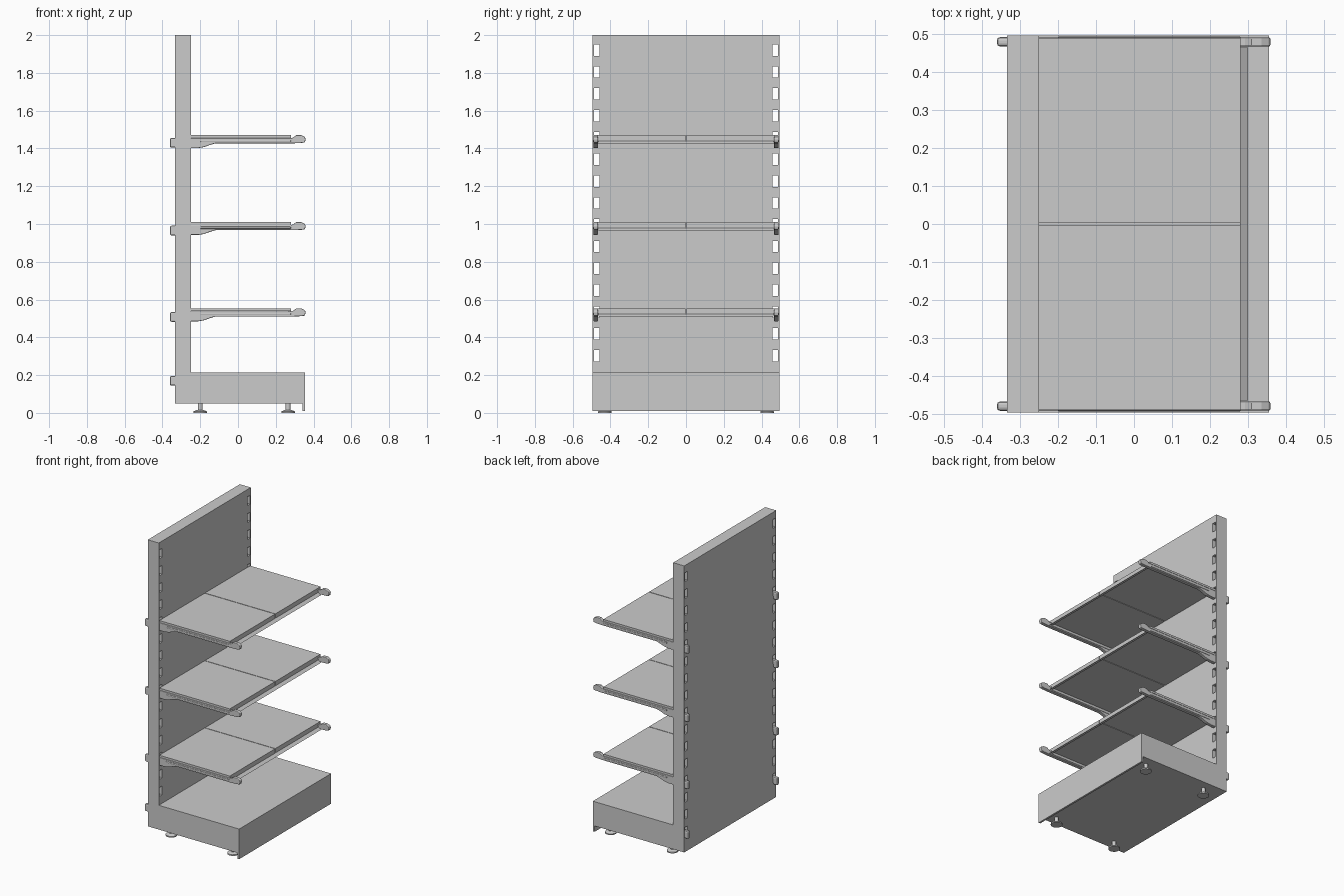
import bpy, bmesh, math

if "Cube" in bpy.data.objects:
    bpy.data.objects.remove(bpy.data.objects["Cube"])

gray = bpy.data.materials.new("light gray metal")
gray.diffuse_color = (0.6, 0.6, 0.6, 1)
gray.use_nodes = True
gray.node_tree.nodes["Principled BSDF"].inputs["Base Color"].default_value = gray.diffuse_color


def finish(bm, name, flip_fix=True):
    if flip_fix:
        bmesh.ops.recalc_face_normals(bm, faces=bm.faces)
    me = bpy.data.meshes.new(name)
    bm.to_mesh(me)
    bm.free()
    me.materials.append(gray)
    ob = bpy.data.objects.new(name, me)
    bpy.context.collection.objects.link(ob)
    return ob


def add_box(bm, x0, x1, y0, y1, z0, z1):
    vs = bmesh.ops.create_cube(bm, size=1)["verts"]
    for v in vs:
        v.co.x = x1 if v.co.x > 0 else x0
        v.co.y = y1 if v.co.y > 0 else y0
        v.co.z = z1 if v.co.z > 0 else z0


def add_profile(bm, pts, y0, y1):
    """Extrude an x/z outline along y."""
    f = bm.faces.new([bm.verts.new((x, y0, z)) for x, z in pts])
    ext = bmesh.ops.extrude_face_region(bm, geom=[f])["geom"]
    for v in ext:
        if isinstance(v, bmesh.types.BMVert):
            v.co.y = y1


def bevel(ob, width, seg=2):
    m = ob.modifiers.new("bevel", "BEVEL")
    m.width, m.segments, m.limit_method = width, seg, 'ANGLE'
    m.angle_limit = math.radians(40)


# Back panel and base: one L-shaped body with a front skirt
bm = bmesh.new()
add_profile(bm, [(-.333, .05), (.342, .05), (.342, .01), (.355, .01), (.355, .215),
                 (-.25, .215), (-.25, 2), (-.333, 2)], -.495, .495)
body = finish(bm, "back_panel_and_base")

# Slots along both edges of the panel
bm = bmesh.new()
for k in range(16):
    z = 1.92 - .1155 * k
    for s in (-1, 1):
        y = .473 * s
        add_box(bm, -.4, -.2 if k < 15 else -.26, y - .015, y + .015, z - .03, z + .03)
cutter = finish(bm, "slot_cutter")
cutter.hide_render = True
mod = body.modifiers.new("slots", "BOOLEAN")
mod.operation, mod.solver, mod.object = 'DIFFERENCE', 'EXACT', cutter
dg = bpy.context.evaluated_depsgraph_get()
cut_mesh = bpy.data.meshes.new_from_object(body.evaluated_get(dg))
body.modifiers.clear()
body.data = cut_mesh
bpy.data.objects.remove(cutter)

# Shelves with split boards, front lips, rails and brackets
bracket = [(-.252, -.015), (.282, -.015), (.292, -.012), (.308, 0), (.335, 0), (.355, -.01),
           (.358, -.022), (.354, -.038), (.335, -.041), (.29, -.043), (-.12, -.043),
           (-.15, -.052), (-.18, -.063), (-.21, -.068), (-.252, -.068)]
for i, top in enumerate((.553, 1.01, 1.47)):
    bm = bmesh.new()
    for y0, y1, e0, e1 in ((-.488, -.002, -.463, -.002), (.002, .488, .002, .463)):
        add_box(bm, -.25, .28, y0, y1, top - .014, top)
        add_box(bm, .268, .28, e0, e1, top - .03, top - .014)
    finish(bm, f"shelf_board_{i + 1}")

    # thin sloping rail under the front lip, facing down and back
    bm = bmesh.new()
    bm.faces.new([bm.verts.new(c) for c in (
        (.278, -.464, top - .03), (.278, .464, top - .03),
        (.30, .464, top - .044), (.30, -.464, top - .044))])
    bm.normal_update()
    if list(bm.faces)[0].normal.z > 0:
        bmesh.ops.reverse_faces(bm, faces=bm.faces[:])
    finish(bm, f"front_rail_{i + 1}", False)

    bm = bmesh.new()
    for s in (-1, 1):
        add_profile(bm, [(x, z + top) for x, z in bracket], s * .466, s * .49)
        # raised rib along the bracket
        add_box(bm, -.2, .28, s * .478 - .015, s * .478 + .015, top - .036, top - .024)
    bevel(finish(bm, f"shelf_brackets_{i + 1}"), .004)

# Rounded hooks poking out behind the panel
for i, z in enumerate((.17, .508, .965, 1.43)):
    bm = bmesh.new()
    for s in (-1, 1):
        add_box(bm, -.36, -.26, s * .4785 - .012, s * .4785 + .012, z - .026, z + .026)
    bevel(finish(bm, f"rear_hooks_{i + 1}"), .008)

# Levelling feet: flat disc, cone and stem
for i, (x, y) in enumerate([(a, b) for a in (-.2, .265) for b in (-.43, .43)]):
    bm = bmesh.new()
    for r0, r1, z0, z1 in ((.036, .036, 0, .008), (.036, .016, .008, .016), (.013, .013, .014, .052)):
        vs = bmesh.ops.create_cone(bm, cap_ends=True, segments=24, radius1=r0,
                                   radius2=r1, depth=z1 - z0)["verts"]
        bmesh.ops.translate(bm, verts=vs, vec=(x, y, (z0 + z1) / 2))
    foot = finish(bm, f"levelling_foot_{i + 1}")
    bpy.ops.object.select_all(action='DESELECT')
    foot.select_set(True)
    bpy.context.view_layer.objects.active = foot
    bpy.ops.object.shade_smooth_by_angle(angle=math.radians(30))
